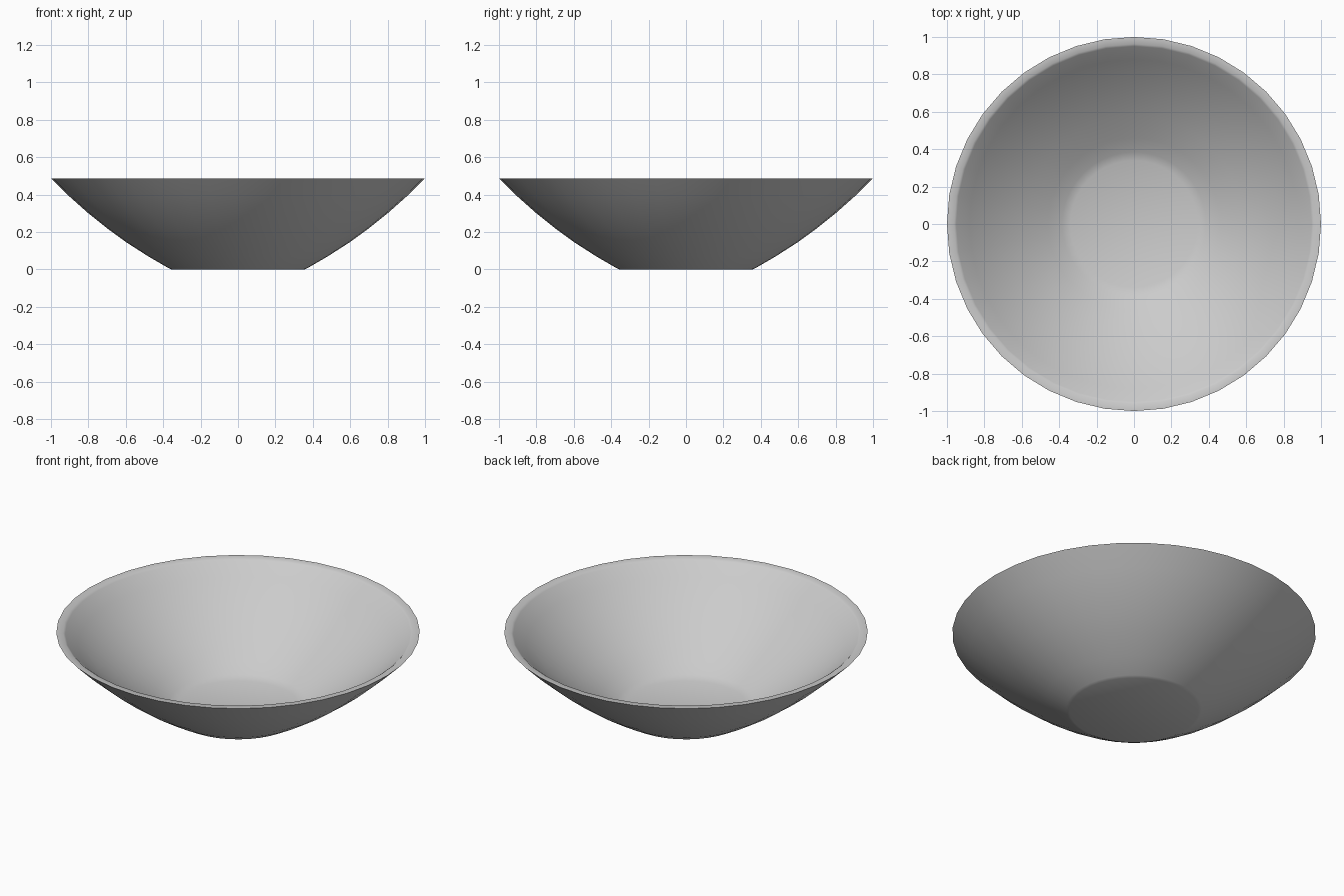
import bpy, bmesh, math

if "Cube" in bpy.data.objects:
    bpy.data.objects.remove(bpy.data.objects["Cube"])

SIDES = 40

# Bowl cross-section (radius, height): underside, outer wall, rim, inner wall, floor
profile = [
    (0.355, 0.0), (0.373, 0.008), (0.48, 0.07), (0.60, 0.147), (0.70, 0.22),
    (0.80, 0.30), (0.90, 0.389), (1.0, 0.487),
    (0.962, 0.487), (0.95, 0.478), (0.88, 0.41), (0.78, 0.321), (0.68, 0.242),
    (0.58, 0.17), (0.46, 0.093), (0.385, 0.048), (0.34, 0.03),
]

bm = bmesh.new()
rings = []
for r, z in profile:
    rings.append([bm.verts.new((r * math.cos(2 * math.pi * i / SIDES),
                                r * math.sin(2 * math.pi * i / SIDES), z))
                  for i in range(SIDES)])

# Walls between neighbouring rings
for a, b in zip(rings, rings[1:]):
    for i in range(SIDES):
        j = (i + 1) % SIDES
        bm.faces.new((a[i], a[j], b[j], b[i]))

# Flat base and inner floor
bm.faces.new(rings[0][::-1])
bm.faces.new(rings[-1])
bmesh.ops.recalc_face_normals(bm, faces=bm.faces)

mesh = bpy.data.meshes.new("bowl")
bm.to_mesh(mesh)
bm.free()
bowl = bpy.data.objects.new("bowl", mesh)
bpy.context.collection.objects.link(bowl)

# Smooth walls, crisp rim
bpy.context.view_layer.objects.active = bowl
bowl.select_set(True)
bpy.ops.object.shade_smooth_by_angle(angle=math.radians(40))
